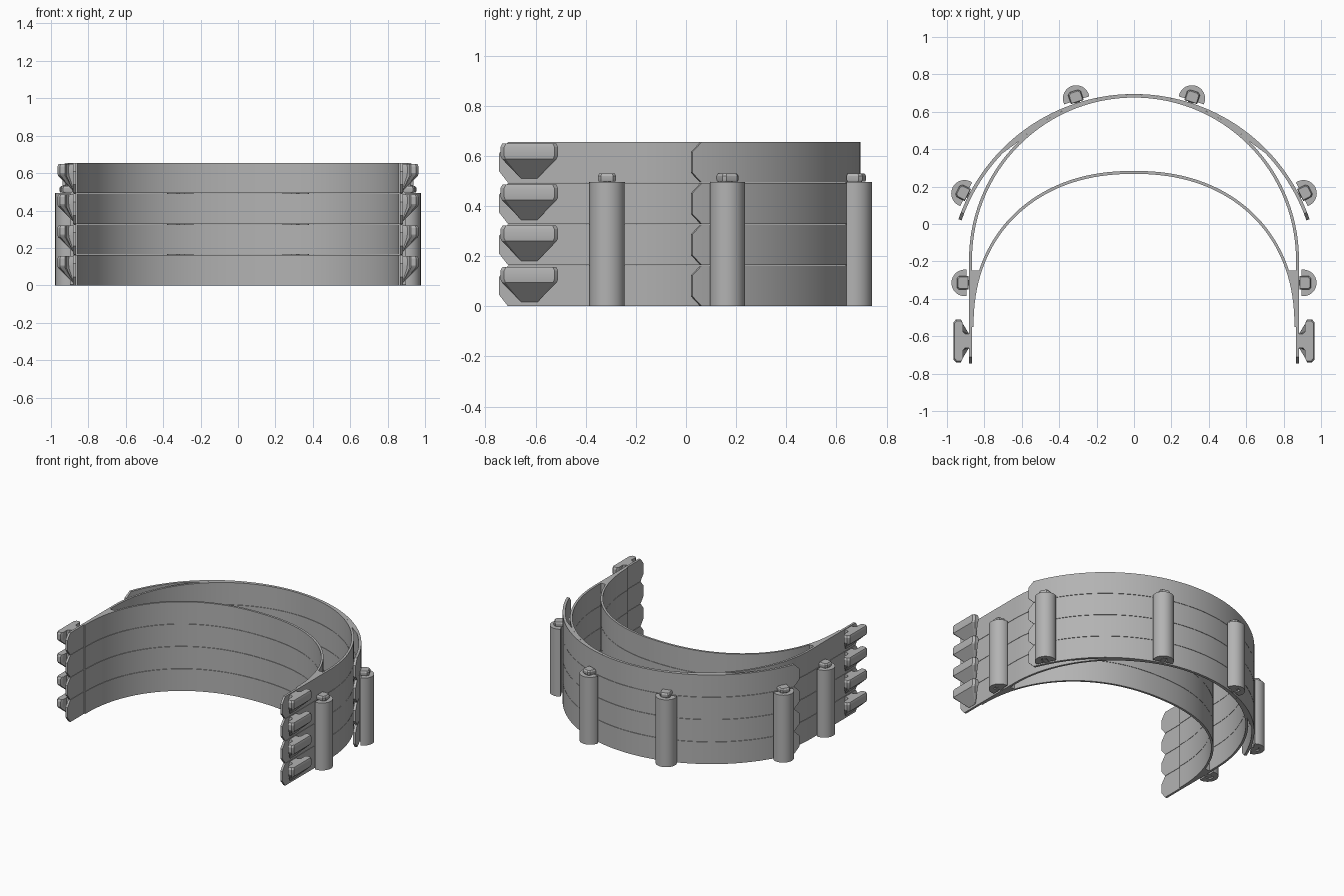
import bpy
import bmesh
from math import sin, cos, pi, radians, copysign

if "Cube" in bpy.data.objects:
    bpy.data.objects.remove(bpy.data.objects["Cube"])

LAYERS, PITCH, HEIGHT = 4, 0.1643, 0.162
PEG_TOP = 0.495

grey = bpy.data.materials.new("plain_grey")
grey.use_nodes = True
grey.diffuse_color = (0.45, 0.45, 0.45, 1)
grey.node_tree.nodes["Principled BSDF"].inputs["Base Color"].default_value = (0.45, 0.45, 0.45, 1)


def finish(name, bm, stacked=False, mirrored=False):
    """Turn a bmesh into a shaded object, optionally mirrored and stacked."""
    bmesh.ops.recalc_face_normals(bm, faces=bm.faces)
    mesh = bpy.data.meshes.new(name)
    bm.to_mesh(mesh)
    bm.free()
    mesh.materials.append(grey)
    obj = bpy.data.objects.new(name, mesh)
    bpy.context.collection.objects.link(obj)
    bpy.ops.object.select_all(action="DESELECT")
    obj.select_set(True)
    bpy.context.view_layer.objects.active = obj
    bpy.ops.object.shade_smooth_by_angle(angle=radians(25))
    if mirrored:
        obj.modifiers.new("mirror", "MIRROR")
    if stacked:
        arr = obj.modifiers.new("stack", "ARRAY")
        arr.count = LAYERS
        arr.use_relative_offset = False
        arr.use_constant_offset = True
        arr.constant_offset_displace = (0, 0, PITCH)
    return obj


def loft(bm, rings):
    """Skin a list of closed vertex rings and cap both ends."""
    loops = [[bm.verts.new(p) for p in ring] for ring in rings]
    n = len(loops[0])
    for a, b in zip(loops, loops[1:]):
        for i in range(n):
            j = (i + 1) % n
            bm.faces.new((a[i], a[j], b[j], b[i]))
    bm.faces.new(loops[0])
    bm.faces.new(loops[-1])


def band(name, inner, outer, tip=0.0, mirrored=False, tip_start=True):
    """Sweep an upright strip; tip narrows its height at the free ends."""
    bm = bmesh.new()
    rings = []
    last = len(inner) - 1
    for k, ((ax, ay), (bx, by)) in enumerate(zip(inner, outer)):
        c = tip if (k == 0 and tip_start) or k == last else 0
        lo, hi = c, HEIGHT - c
        rings.append([(ax, ay, lo), (bx, by, lo), (bx, by, hi), (ax, ay, hi)])
    loft(bm, rings)
    return finish(name, bm, stacked=True, mirrored=mirrored)


def polar(r, cy, deg):
    return (r * cos(radians(deg)), cy + r * sin(radians(deg)))


# Main horseshoe band: straight temples and a round back
MAIN_IN, MAIN_OUT, MAIN_Y = 0.866, 0.882, -0.19


def horseshoe(r):
    arc = [polar(r, MAIN_Y, d) for d in range(0, 181, 3)]
    ends = [-0.745, -0.71, -0.5]
    return [(r, y) for y in ends] + arc + [(-r, y) for y in reversed(ends)]


band("main_band", horseshoe(MAIN_IN), horseshoe(MAIN_OUT), tip=0.045)

# Outer visor band: merges with the main band at the back, flares free at the sides
VISOR_IN, VISOR_OUT, VISOR_Y = 0.975, 0.993, -0.298
MERGE = 44
angles = [19, 21.3] + list(range(24, 157, 2)) + [158.7, 161]
visor_in = []
for a in angles:
    if MERGE < a < 180 - MERGE:
        visor_in.append(polar(MAIN_OUT, MAIN_Y, a))
    else:
        visor_in.append(polar(VISOR_IN, VISOR_Y, a))
band("visor_band", visor_in, [polar(VISOR_OUT, VISOR_Y, a) for a in angles], tip=0.04)

# Forehead band: softened ellipse between the temples
FORE_Y, POWER = -0.55, 2 / 2.2


def forehead(a, b, t):
    c, s = cos(t), sin(t)
    return (copysign(abs(c) ** POWER, c) * a, FORE_Y + b * abs(s) ** POWER)


steps = [pi * i / 72 for i in range(73)]
band("forehead_band", [forehead(0.858, 0.818, t) for t in steps],
     [forehead(0.872, 0.834, t) for t in steps])

# Solid webs where the forehead band meets the temples
web = [forehead(0.866, 0.826, i * 0.335 / 8) for i in range(9)]
band("temple_web", web, [(0.874, y) for x, y in web], mirrored=True)

# Side clips: H-shaped hooks with a tapering support underneath
half = [(0.875, 0.04), (0.905, 0.04), (0.918, 0.055), (0.918, 0.1),
        (0.926, 0.115), (0.952, 0.115), (0.965, 0.1)]
clip_mid = -0.625
outline = half + [(x, -y) for x, y in reversed(half)]


def clip_ring(z, reach, spread):
    return [(0.875 + (x - 0.875) * reach, clip_mid + y * spread, z) for x, y in outline]


bm = bmesh.new()
foot = [(0.875 + (x - 0.875) * 0.1, clip_mid + max(-0.032, min(0.032, y)), 0.016)
        for x, y in outline]
loft(bm, [foot, clip_ring(0.095, 0.98, 0.95), clip_ring(0.107, 1, 1),
          clip_ring(0.143, 1, 1), clip_ring(0.157, 0.94, 0.93)])
finish("side_clip", bm, stacked=True, mirrored=True)


# Slotted half-round pegs, each held by a pin with a knob on top
def peg_set(name, x, y, facing):
    ca, sa = cos(radians(facing)), sin(radians(facing))

    def place(n, t, z):
        return (x + n * ca - t * sa, y + n * sa + t * ca, z)

    def prism(bm, pts, levels):
        loft(bm, [[place(n * s, t * s, z) for n, t in pts] for z, s in levels])

    def rect(n0, n1, w):
        c = 0.012
        return [(n0, -w), (n1 - c, -w), (n1, c - w), (n1, w - c), (n1 - c, w), (n0, w)]

    profile = [polar(0.071, 0, d) for d in range(-98, 99, 7)]
    profile += [(-0.01, 0.02), (0.03, 0.02), (0.038, 0.012),
                (0.038, -0.012), (0.03, -0.02), (-0.01, -0.02)]
    bm = bmesh.new()
    prism(bm, profile, [(0, 1), (PEG_TOP, 1)])
    finish(name + "_peg", bm, mirrored=True)

    bm = bmesh.new()
    prism(bm, rect(-0.032, 0.032, 0.015), [(0.004, 1), (PEG_TOP + 0.01, 1)])
    prism(bm, rect(-0.02, 0.042, 0.036),
          [(PEG_TOP + 0.002, 0.93), (PEG_TOP + 0.01, 1), (PEG_TOP + 0.025, 1), (PEG_TOP + 0.035, 0.85)])
    finish(name + "_pin", bm, mirrored=True)


peg_set("temple", 0.905, -0.315, 0)
for name, angle in (("side", 27), ("back", 72.3)):
    px, py = polar(VISOR_OUT + 0.024, VISOR_Y, angle)
    peg_set(name, px, py, angle)
